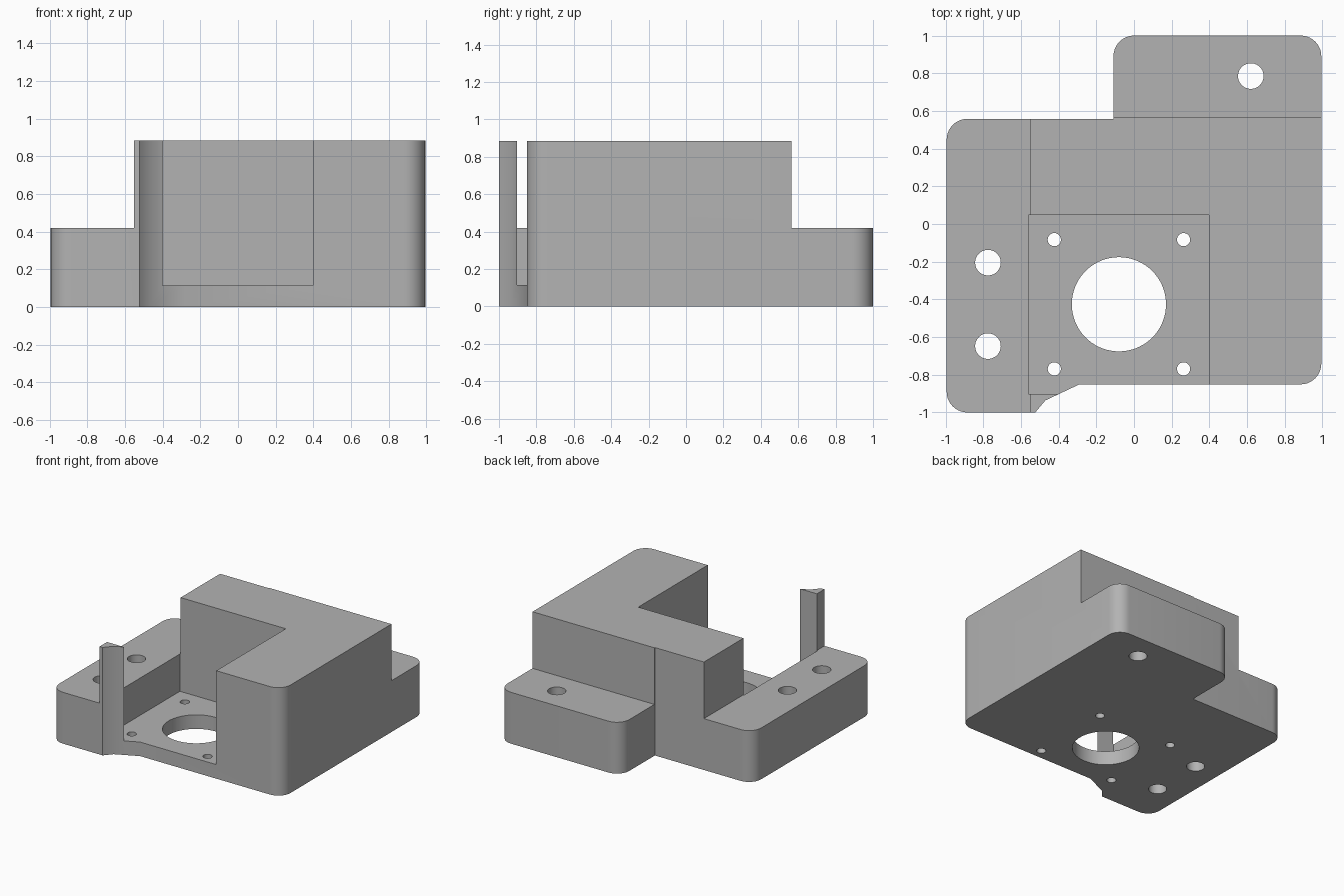
import bpy, bmesh, math
from mathutils import Vector

if "Cube" in bpy.data.objects:
    bpy.data.objects.remove(bpy.data.objects["Cube"])

grey = bpy.data.materials.new("grey_plastic")
grey.diffuse_color = (0.45, 0.45, 0.45, 1)
grey.use_nodes = True
grey.node_tree.nodes["Principled BSDF"].inputs["Base Color"].default_value = grey.diffuse_color


def prism(name, points, z0, z1):
    """Upright solid from a counter-clockwise outline."""
    bm = bmesh.new()
    low = [bm.verts.new((x, y, z0)) for x, y in points]
    high = [bm.verts.new((x, y, z1)) for x, y in points]
    bm.faces.new(low[::-1])
    bm.faces.new(high)
    n = len(points)
    for i in range(n):
        j = (i + 1) % n
        bm.faces.new((low[i], low[j], high[j], high[i]))
    mesh = bpy.data.meshes.new(name)
    bm.to_mesh(mesh)
    bm.free()
    obj = bpy.data.objects.new(name, mesh)
    bpy.context.collection.objects.link(obj)
    mesh.materials.append(grey)
    return obj


def box(name, x0, x1, y0, y1, z0, z1):
    return prism(name, [(x0, y0), (x1, y0), (x1, y1), (x0, y1)], z0, z1)


def cylinder(name, x, y, r, steps):
    ring = [(x + r * math.cos(a), y + r * math.sin(a))
            for a in (2 * math.pi * i / steps for i in range(steps))]
    return prism(name, ring, -0.5, 1.5)


def rounded(corners, steps=10):
    """Outline from (x, y, radius); right-angled convex corners are rounded."""
    out = []
    for i, (x, y, r) in enumerate(corners):
        p = Vector((x, y))
        if r == 0:
            out.append((x, y))
            continue
        a = (Vector(corners[i - 1][:2]) - p).normalized()
        b = (Vector(corners[(i + 1) % len(corners)][:2]) - p).normalized()
        c = p + (a + b) * r
        for k in range(steps + 1):
            t = math.pi / 2 * k / steps
            out.append(tuple(c - b * r * math.cos(t) - a * r * math.sin(t)))
    return out


def cut(target, cutter):
    mod = target.modifiers.new("cut", 'BOOLEAN')
    mod.operation = 'DIFFERENCE'
    mod.solver = 'EXACT'
    mod.object = cutter
    bpy.context.view_layer.objects.active = target
    bpy.ops.object.modifier_apply(modifier=mod.name)
    bpy.data.objects.remove(cutter, do_unlink=True)


# Full-height block with rounded outer corners and a notched front edge
R = 0.11
W = 0.994
body = prism("motor_mount_body", rounded([
    (-W, -1, R), (-0.524, -1, 0), (-0.47, -0.936, 0), (-0.29, -0.851, 0),
    (W, -0.851, R), (W, 1, R), (-0.109, 1, R), (-0.109, 0.558, 0),
    (-W, 0.558, R)]), 0, 0.883)

# Lower mounting flanges on the left and at the back
cut(body, box("left_step_cutter", -2, -0.553, -2, 2, 0.42, 2))
cut(body, box("back_step_cutter", -2, 2, 0.564, 2, 0.42, 2))

# Motor pocket, open at the front, leaving the slim corner post
cut(body, box("pocket_cutter", -0.559, 0.399, -0.903, 0.048, 0.115, 2))

# Flange bolt holes
for x, y in [(-0.775, -0.205), (-0.775, -0.648), (0.62, 0.785)]:
    cut(body, cylinder("bolt_hole_cutter", x, y, 0.068, 40))

# Shaft opening and its four screw holes
cx, cy, d = -0.08, -0.426, 0.343
cut(body, cylinder("shaft_hole_cutter", cx, cy, 0.25, 72))
for sx in (-1, 1):
    for sy in (-1, 1):
        cut(body, cylinder("screw_hole_cutter", cx + sx * d, cy + sy * d, 0.035, 32))

# Smooth the round walls, keep the edges crisp
bpy.ops.object.select_all(action='DESELECT')
body.select_set(True)
bpy.context.view_layer.objects.active = body
bpy.ops.object.shade_smooth_by_angle(angle=math.radians(30))
